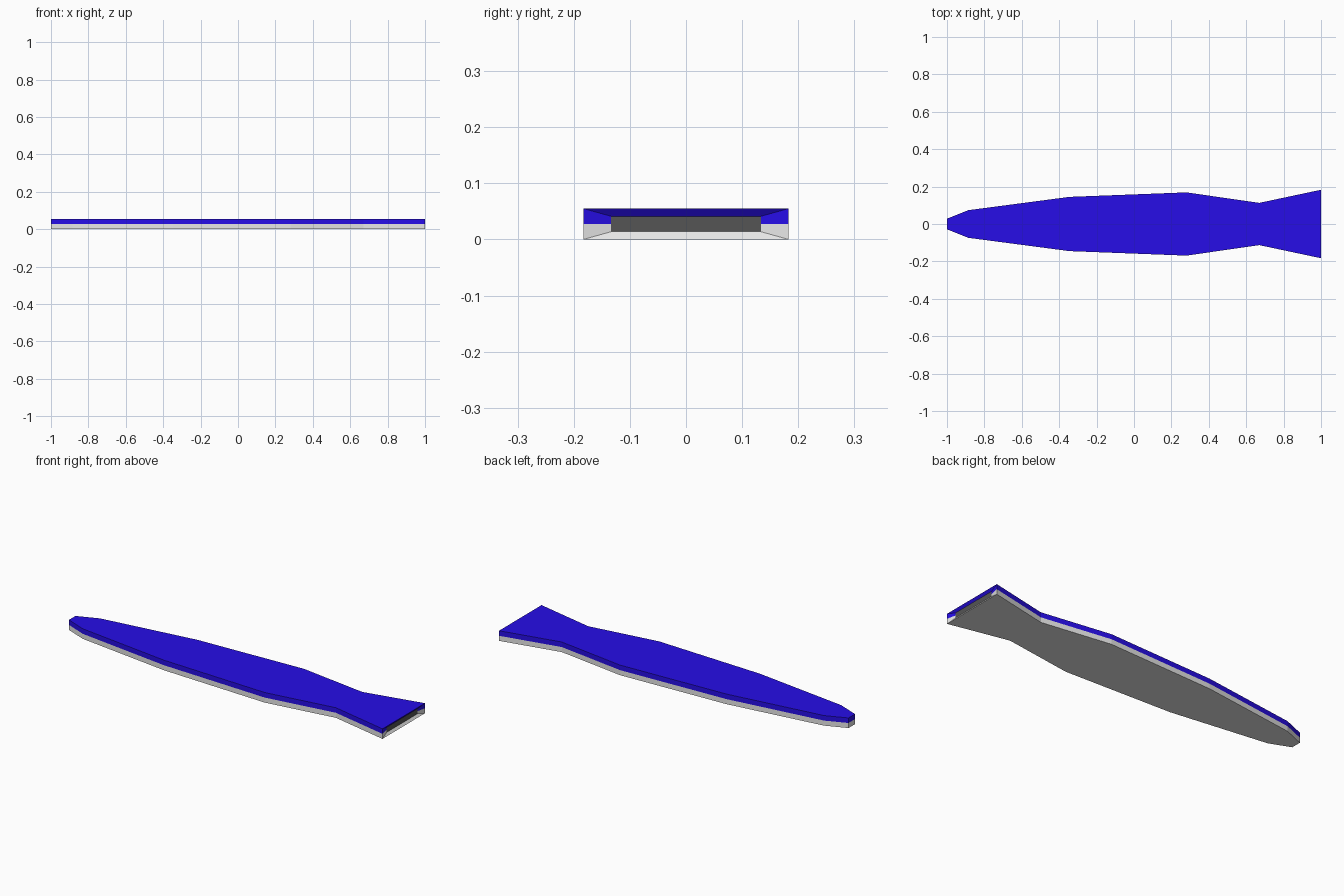
import bpy
import bmesh

if "Cube" in bpy.data.objects:
    bpy.data.objects.remove(bpy.data.objects["Cube"], do_unlink=True)


def make_material(name, rgb):
    mat = bpy.data.materials.new(name)
    mat.use_nodes = True
    color = (*rgb, 1.0)
    mat.diffuse_color = color
    mat.node_tree.nodes["Principled BSDF"].inputs["Base Color"].default_value = color
    return mat


materials = [
    make_material("deep blue", (0.02, 0.004, 0.8)),
    make_material("pale grey", (0.8, 0.8, 0.8)),
    make_material("dark grey", (0.09, 0.09, 0.09)),
]
BLUE, PALE, DARK = range(len(materials))

# Half outline of the hull from the narrow tip to the flared tail: x, half width
profile = [(-1, 0.028), (-0.885, 0.074), (-0.345, 0.145),
           (0.28, 0.169), (0.67, 0.113), (1, 0.183)]
HEIGHT = 0.055
MID = HEIGHT / 2
last = len(profile) - 1

bm = bmesh.new()


def add_face(verts, material):
    bm.faces.new(verts).material_index = material


# Stacked outlines: bottom, colour seam, top
right, left = [
    [[bm.verts.new((x, side * w, z)) for x, w in profile] for z in (0, MID, HEIGHT)]
    for side in (-1, 1)
]

# Two-tone side bands and the closed tip
for level, material in ((0, PALE), (1, BLUE)):
    for side in (right, left):
        low, high = side[level], side[level + 1]
        for i in range(last):
            add_face((low[i], low[i + 1], high[i + 1], high[i]), material)
    add_face((right[level][0], right[level + 1][0],
              left[level + 1][0], left[level][0]), material)

# Top and underside strips
for level, material in ((0, PALE), (2, BLUE)):
    r, l = right[level], left[level]
    for i in range(last):
        add_face((r[i], r[i + 1], l[i + 1], l[i]), material)

# Shallow recess in the tail end, with sloping walls and a dark floor
rim = [right[0][last], left[0][last], left[1][last],
       left[2][last], right[2][last], right[1][last]]
DEPTH = 0.01
floor = [bm.verts.new((v.co.x - DEPTH, v.co.y * 0.73, MID + (v.co.z - MID) * 0.5))
         for v in rim]
for i in range(len(rim)):
    j = (i + 1) % len(rim)
    average_z = (rim[i].co.z + rim[j].co.z) / 2
    add_face((rim[i], rim[j], floor[j], floor[i]), BLUE if average_z > MID else PALE)
add_face(floor, DARK)

bmesh.ops.recalc_face_normals(bm, faces=bm.faces[:])
mesh = bpy.data.meshes.new("hull")
bm.to_mesh(mesh)
bm.free()
for mat in materials:
    mesh.materials.append(mat)
hull = bpy.data.objects.new("hull", mesh)
bpy.context.collection.objects.link(hull)
